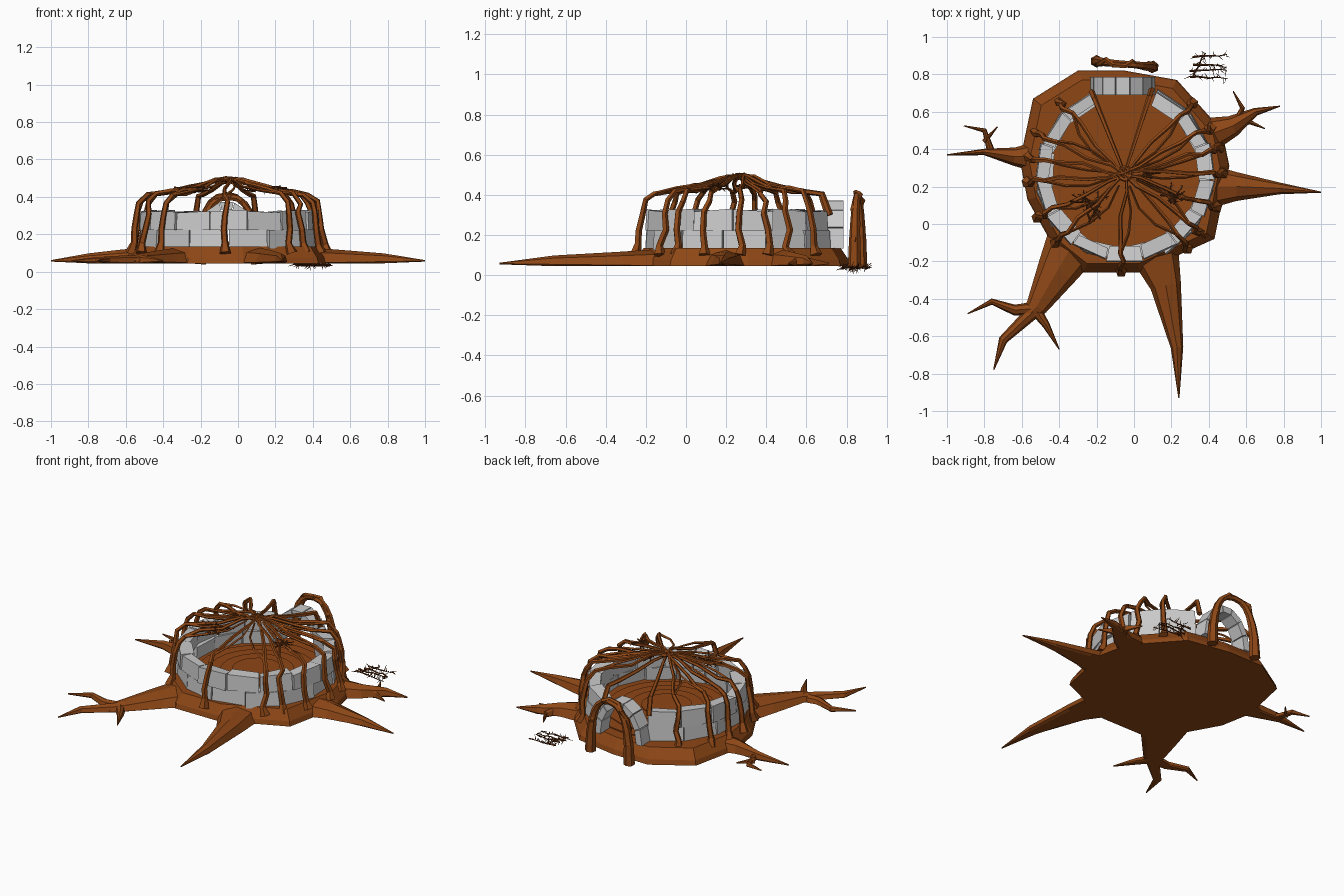
import bpy, bmesh, math, random
from mathutils import Vector as V

if "Cube" in bpy.data.objects:
    bpy.data.objects.remove(bpy.data.objects["Cube"])
random.seed(4)
R = random.uniform
CX, CY, GROUND = -0.05, 0.27, 0.045


def material(name, color):
    m = bpy.data.materials.new(name)
    m.diffuse_color = color
    m.use_nodes = True
    m.node_tree.nodes["Principled BSDF"].inputs["Base Color"].default_value = m.diffuse_color
    return m


wood = material("wood", (0.27, 0.063, 0.008, 1))
dark = material("dark_wood", (0.12, 0.03, 0.006, 1))


def finish(bm, name, mat=None):
    bmesh.ops.recalc_face_normals(bm, faces=bm.faces)
    me = bpy.data.meshes.new(name)
    bm.to_mesh(me)
    bm.free()
    bpy.context.collection.objects.link(bpy.data.objects.new(name, me))
    if mat:
        me.materials.append(mat)


def loft(bm, rings):
    """Skin closed rings of points and cap both ends."""
    rs = [[bm.verts.new(p) for p in ring] for ring in rings]
    n = len(rs[0])
    for a, b in zip(rs, rs[1:]):
        for i in range(n):
            j = (i + 1) % n
            bm.faces.new((a[i], a[j], b[j], b[i]))
    bm.faces.new(rs[0][::-1])
    bm.faces.new(rs[-1])


def tube(bm, pts, size, sides=5, floor=-1):
    """Tube swept along a path; size(t) gives half width and half height."""
    pts = [V(p) for p in pts]
    side, rings, last = None, [], len(pts) - 1
    for i, p in enumerate(pts):
        t = (pts[min(i + 1, last)] - pts[max(i - 1, 0)]).normalized()
        if side is None:
            side = t.cross(V((0, 0, 1)) if abs(t.z) < 0.9 else V((1, 0, 0)))
        side = (side - t * side.dot(t)).normalized()
        up = side.cross(t)
        w, h = size(i / last)
        ring = []
        for k in range(sides):
            a = math.tau * k / sides
            q = p + side * w * math.cos(a) + up * h * math.sin(a)
            q.z = max(q.z, floor)
            ring.append(q)
        rings.append(ring)
    loft(bm, rings)


def taper(a, b):
    return lambda t: (a + (b - a) * t,) * 2


def polar(a, r, z):
    return V((CX + r * math.cos(a), CY + r * math.sin(a), z))


# stump base: irregular outline, sloping inward to a flat top
outline = [(-.30, .82), (-.54, .67), (-.61, .34), (-.57, .13), (-.42, -.14), (-.27, -.26), (.03, -.26),
           (.43, -.08), (.51, .31), (.47, .50), (.23, .77), (-.05, .82)]
bm = bmesh.new()
loft(bm, [[V((CX + (x - CX) * s, CY + (y - CY) * s, z)) for x, y in outline]
          for s, z in ((1, GROUND), (.985, .075), (.91, .135))])
finish(bm, "stump_base", wood)

# floor with shallow growth rings
bm = bmesh.new()
for i in range(5):
    loft(bm, [[polar(math.tau * k / 24, .43 - .07 * i, h) for k in range(24)] for h in (.12, .142 + .005 * i)])
finish(bm, "ringed_floor", wood)

# spreading roots: half width at the start, then the path on the ground
bm = bmesh.new()


def root(width, height, power, *path):
    tube(bm, [(x, y, GROUND + .001 + .012 * i / (len(path) - 1)) for i, (x, y) in enumerate(path)],
         lambda t: (max(width * (1 - t) ** power, .003), max(height * (1 - t) ** .6, .004)), 8, GROUND)


root(.14, .085, 1.3, (.10, -.12), (.17, -.33), (.23, -.66), (.24, -.93))
root(.13, .085, 1.3, (.36, .20), (.55, .20), (.78, .19), (1, .17))
root(.09, .085, 1.5, (-.50, .36), (-.64, .36), (-.80, .385), (-1, .37))
root(.10, .085, 1.4, (.38, .47), (.53, .525), (.65, .60), (.78, .63))
root(.16, .085, .9, (-.30, -.06), (-.41, -.25), (-.52, -.44), (-.64, -.58))
# forks near the root ends
root(.022, .035, .7, (-.76, .375), (-.80, .50), (-.91, .525))
root(.014, .035, .7, (-.80, .44), (-.73, .52))
root(.04, .045, .8, (-.50, -.45), (-.64, -.46), (-.76, -.415), (-.89, -.48))
root(.04, .045, .7, (-.53, -.46), (-.70, -.62), (-.75, -.78))
root(.035, .045, .8, (-.54, -.44), (-.47, -.54), (-.40, -.67))
root(.022, .05, .7, (.54, .53), (.58, .62), (.53, .71))
root(.020, .05, .7, (.54, .53), (.62, .545), (.70, .51))
finish(bm, "roots", wood)

# two courses of rough stone blocks, open at the back for the doorway
bm = bmesh.new()
start, end = math.radians(111), math.radians(429)
for z0, z1, n in ((.125, .222, 12), (.222, .318, 13)):
    step = (end - start) / n
    for i in range(n):
        a0, a1 = start + step * i + .006, start + step * (i + 1) - .006
        ri, ro = .405 + R(-.01, .01), .476 + R(-.008, .012)
        lo, hi = [], []
        for a, r in ((a0, ri), (a0, ro), (a1, ro), (a1, ri)):
            lo.append(polar(a, r, z0))
            hi.append(polar(a, r - .006, z1 + (R(-.008, .014) if z1 > .3 else 0)))
        loft(bm, [lo, [p.lerp(q, .8) for p, q in zip(lo, hi)], hi])
finish(bm, "stone_wall")

# stone arch over the doorway
bm = bmesh.new()
for i in range(7):
    wedge = []
    for t in (i / 7 + .004, (i + 1) / 7 - .004):
        c, s = math.cos(math.pi * (1 - t)), math.sin(math.pi * t)
        wedge.append([V((-.06 + (.13 + k) * c, y, .13 + (.205 + k) * s))
                      for k, y in ((0, .69), (.042, .69), (.042, .785), (0, .785))])
    loft(bm, wedge)
finish(bm, "door_stones")

# wooden door frame: thick posts bent into an arch, with a second strand
bm = bmesh.new()
arch = []
for i in range(13):
    c, s = math.cos(math.pi * (1 - i / 12)), math.sin(math.pi * i / 12)
    arch.append(V((-.05 + .15 * math.copysign(abs(c) ** .8, c), .855 - .015 * c, .04 + .36 * s ** .8)))
tube(bm, arch, lambda t: (.018 + .016 * abs(2 * t - 1) ** 2,) * 2, 6)
tube(bm, [p + V((R(-.015, .015), .018 * math.sin(i * 2), .012)) for i, p in enumerate(arch)], taper(.014, .014))
finish(bm, "door_frame", wood)

# vines climbing the wall and meeting at the crown
bm = bmesh.new()
profile = [(.525, .10), (.51, .15), (.50, .22), (.49, .31), (.475, .37), (.43, .415),
           (.35, .425), (.22, .45), (.09, .485), (-.02, .495)]
for deg in (-92, -50, -38, -20, 0, 15, 28, 46, 132, 155, 170, 185, 207, 225):
    a = math.radians(deg)
    pts = [polar(a, *profile[0])]
    for r, z in profile[1:]:
        pts.append(polar(a, r + R(-.008, .008), z + R(-.01, .01))
                   + V((-math.sin(a), math.cos(a), 0)) * R(-.016, .016))
    tube(bm, pts, lambda t: (.020 - .012 * t + (.012 if t == 0 else 0),) * 2)
    # thin side shoot branching off towards the crown
    b = a + R(-.35, .35)
    tube(bm, [pts[5], polar((a + b) / 2, .32, .435), polar(b, .2, .455), polar(b, .07, .49)], taper(.009, .005), 4)
# vines from the door side
for deg in (72, 112):
    a = math.radians(deg)
    tube(bm, [polar(a, .47, .30)] + [polar(a, r, z - .01) for r, z in profile[5:]], taper(.017, .008))
# crown knot
for i in range(5):
    tube(bm, [polar(i * 1.26 + k * .9, .035, .49 + .008 * (k % 2)) for k in range(4)], taper(.012, .007))
finish(bm, "vine_dome", wood)


# thorny twigs
def twig(bm, p, q, thorns, size):
    pts = [p.lerp(q, t / 4) + V((R(-1, 1), R(-1, 1), R(-1, 1))) * .006 for t in range(5)]
    tube(bm, pts, taper(.006, .002), 4)
    for i in range(thorns):
        s = p.lerp(q, (i + .5) / thorns)
        d = V((R(-1, 1), R(-1, 1), R(-.8, .8))).normalized() * size * R(.6, 1.2)
        tube(bm, [s, s + d], taper(.0035, .001), 3)


bm = bmesh.new()
for i in range(4):
    y = .79 + .033 * i
    twig(bm, V((.29 + R(0, .03), y, .04)), V((.50, y + R(-.02, .02), .035)), 14, .032)
twig(bm, V((.31, .78, .04)), V((.38, .92, .04)), 8, .03)
finish(bm, "thorn_bush", dark)

bm = bmesh.new()
for x, y, r, n in ((-.23, .10, .08, 9), (.22, .15, .055, 6), (.09, .27, .045, 4)):
    for i in range(n):
        a = i * math.pi / n
        d = V((math.cos(a) * r, math.sin(a) * r, 0))
        c = V((x + R(-.03, .03), y + R(-.03, .03), .44 + R(-.012, .012)))
        twig(bm, c - d, c + d, 7, .022)
finish(bm, "roof_twigs", dark)
